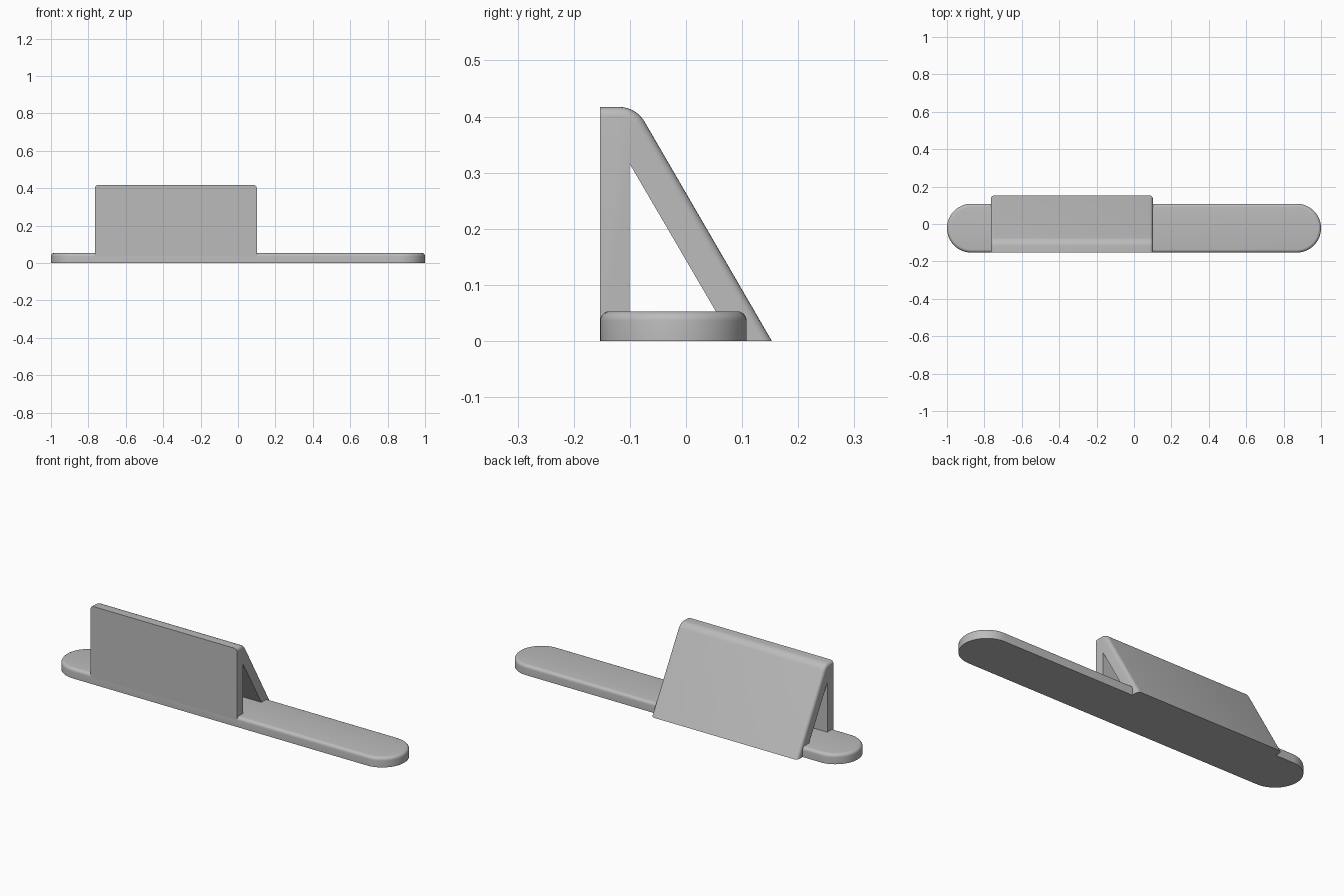
import bpy, bmesh, math

cube = bpy.data.objects.get("Cube")
if cube:
    bpy.data.objects.remove(cube, do_unlink=True)

grey = bpy.data.materials.new("plain grey")
grey.use_nodes = True
colour = (0.5, 0.5, 0.5, 1)
grey.diffuse_color = colour
grey.node_tree.nodes["Principled BSDF"].inputs["Base Color"].default_value = colour

FRONT, TOP = -0.153, 0.417
FILLET = 0.017


def arc(cx, cy, r, start, end, steps):
    angles = [math.radians(start + (end - start) * i / steps) for i in range(steps + 1)]
    return [(cx + r * math.cos(a), cy + r * math.sin(a)) for a in angles]


def extruded(name, points, offset, rounded):
    """Extrude a closed outline by offset, then round the edges chosen by a rule."""
    bm = bmesh.new()
    face = bm.faces.new([bm.verts.new(p) for p in points])
    ext = bmesh.ops.extrude_face_region(bm, geom=[face], use_keep_orig=True)
    moved = [v for v in ext["geom"] if isinstance(v, bmesh.types.BMVert)]
    bmesh.ops.translate(bm, verts=moved, vec=offset)
    bmesh.ops.recalc_face_normals(bm, faces=bm.faces)
    bmesh.ops.bevel(bm, geom=[e for e in bm.edges if rounded(e)], offset=FILLET,
                    segments=5, profile=0.5, affect='EDGES', clamp_overlap=True)
    bmesh.ops.recalc_face_normals(bm, faces=bm.faces)
    mesh = bpy.data.meshes.new(name)
    bm.to_mesh(mesh)
    bm.free()
    mesh.materials.append(grey)
    obj = bpy.data.objects.new(name, mesh)
    bpy.context.collection.objects.link(obj)
    bpy.ops.object.select_all(action='DESELECT')
    obj.select_set(True)
    bpy.context.view_layer.objects.active = obj
    bpy.ops.object.shade_smooth_by_angle(angle=math.radians(28))
    return obj


# Flat base with round ends and a softened top rim
R, BASE_H = 0.1305, 0.053
mid_y = FRONT + R
outline = arc(1 - R, mid_y, R, -90, 90, 32) + arc(R - 1, mid_y, R, 90, 270, 32)
extruded("base", [(x, y, 0) for x, y in outline], (0, 0, BASE_H),
         lambda e: all(v.co.z > BASE_H - 0.001 for v in e.verts))

# Upright panel and sloping brace, one folded outline seen from the side
LEFT, RIGHT = -0.765, 0.101
crest = arc(-0.119, TOP - 0.052, 0.052, 90, 30, 10)
outer = [(FRONT, TOP)] + crest + [(0.153, 0)]
inner = [(0.084, 0), (-0.101, 0.317), (-0.101, 0), (FRONT, 0)]


def on_outer_rim(e):
    a, b = (v.co for v in e.verts)
    if abs(a.x - b.x) > 0.001:
        return False
    near = [min(math.dist((c.y, c.z), p) for p in outer) < 0.0001 for c in (a, b)]
    return all(near)


extruded("wedge_stand", [(LEFT, y, z) for y, z in outer + inner],
         (RIGHT - LEFT, 0, 0), on_outer_rim)
